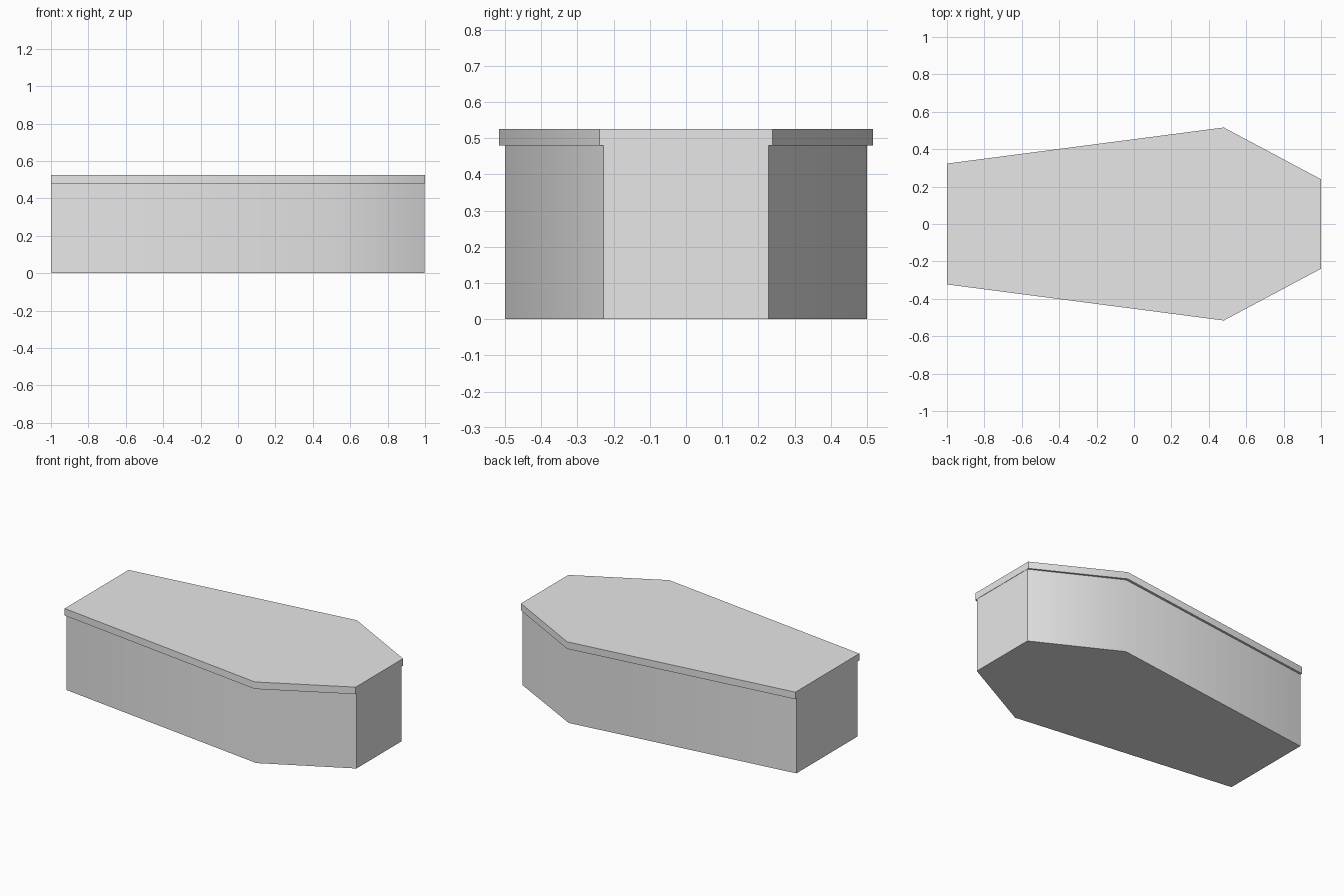
import bpy
import math

cube = bpy.data.objects.get("Cube")
if cube:
    bpy.data.objects.remove(cube, do_unlink=True)

# Single plain grey
grey = bpy.data.materials.new("plain_grey")
grey.use_nodes = True
colour = (0.8, 0.8, 0.8, 1.0)
grey.diffuse_color = colour
grey.node_tree.nodes["Principled BSDF"].inputs["Base Color"].default_value = colour


def tapered_box(name, half_outline, z_low, z_high):
    """Extrude a six-sided outline, mirrored across y = 0."""
    outline = [(x, -y) for x, y in half_outline]
    outline += [(x, y) for x, y in reversed(half_outline)]
    n = len(outline)
    verts = [(x, y, z) for z in (z_low, z_high) for x, y in outline]
    faces = [tuple(reversed(range(n))), tuple(range(n, 2 * n))]
    faces += [(i, (i + 1) % n, (i + 1) % n + n, i + n) for i in range(n)]
    mesh = bpy.data.meshes.new(name)
    mesh.from_pydata(verts, [], faces)
    mesh.materials.append(grey)
    obj = bpy.data.objects.new(name, mesh)
    bpy.context.collection.objects.link(obj)
    # Soft shoulder bend, sharp end corners and rims
    bpy.ops.object.select_all(action="DESELECT")
    obj.select_set(True)
    bpy.context.view_layer.objects.active = obj
    bpy.ops.object.shade_smooth_by_angle(angle=math.radians(45))
    return obj


# Box body, then the overhanging lid
tapered_box("box_body", [(-0.998, 0.31), (0.48, 0.5), (0.998, 0.228)], 0, 0.48)
tapered_box("lid", [(-1, 0.323), (0.48, 0.516), (1, 0.239)], 0.48, 0.525)
